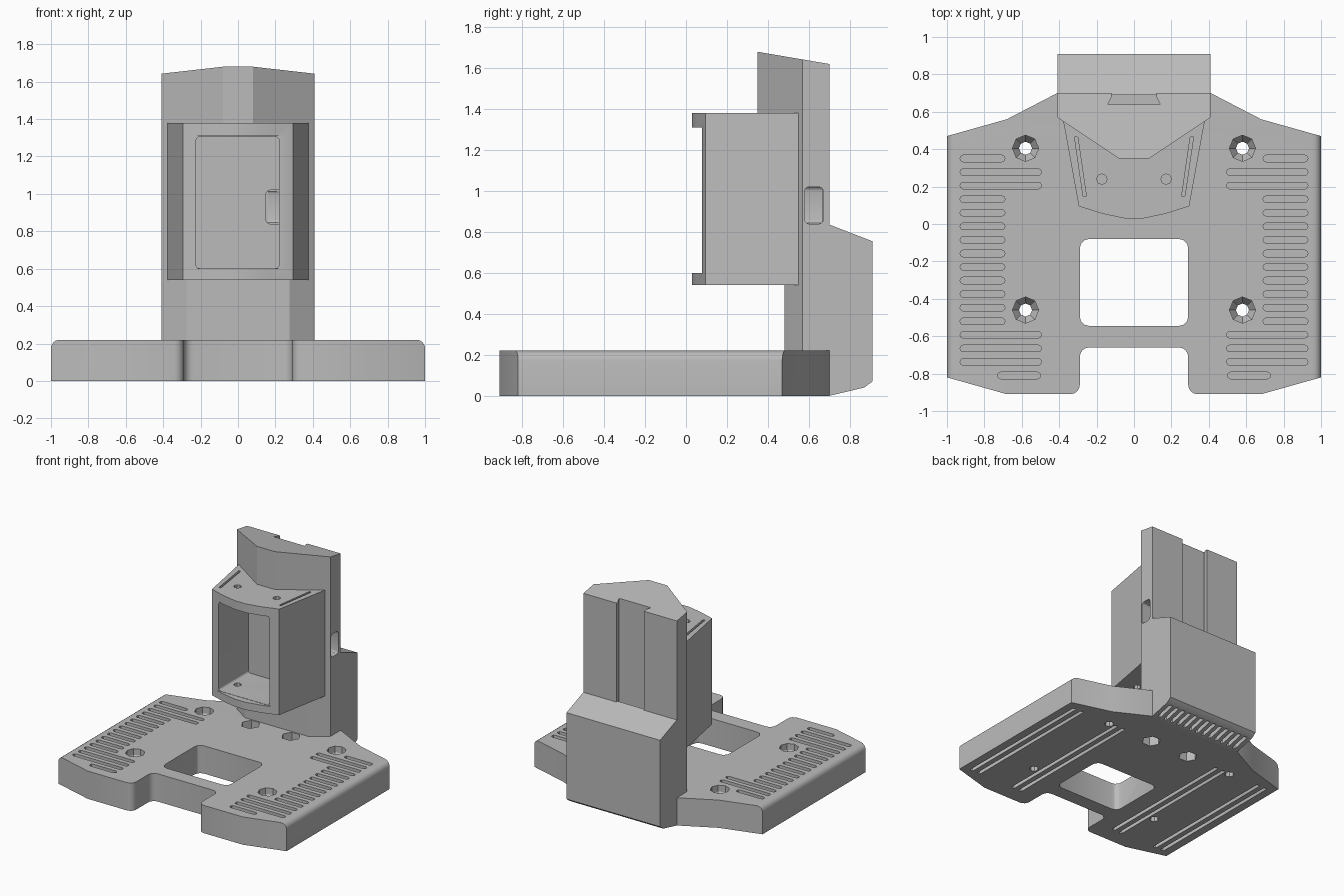
import bpy, bmesh, math

cube = bpy.data.objects.get("Cube")
if cube:
    bpy.data.objects.remove(cube, do_unlink=True)

grey = bpy.data.materials.new("plain grey")
grey.use_nodes = True
COLOUR = (0.5, 0.5, 0.5, 1)
grey.diffuse_color = COLOUR
grey.node_tree.nodes["Principled BSDF"].inputs["Base Color"].default_value = COLOUR


# ---------- helpers ----------
def loft(bm, rings):
    """Closed skin over matching rings of 3D points, capped at both ends."""
    vs = [[bm.verts.new(p) for p in ring] for ring in rings]
    n = len(vs[0])
    for a, b in zip(vs, vs[1:]):
        for i in range(n):
            j = (i + 1) % n
            bm.faces.new((a[i], a[j], b[j], b[i]))
    bm.faces.new(vs[0][::-1])
    bm.faces.new(vs[-1])


def prism(bm, pts, lo, hi, axis="z"):
    place = {"x": lambda a, b, c: (c, a, b),
             "y": lambda a, b, c: (a, c, b),
             "z": lambda a, b, c: (a, b, c)}[axis]
    loft(bm, [[place(a, b, c) for a, b in pts] for c in (lo, hi)])


def rounded(x0, x1, y0, y1, r, seg=3):
    pts = []
    corners = ((x1 - r, y1 - r), (x0 + r, y1 - r), (x0 + r, y0 + r), (x1 - r, y0 + r))
    for k, (cx, cy) in enumerate(corners):
        for s in range(seg + 1):
            a = math.pi / 2 * (k + s / seg)
            pts.append((cx + r * math.cos(a), cy + r * math.sin(a)))
    return pts


def circle(cx, cy, r, n):
    return [(cx + r * math.cos(math.tau * i / n), cy + r * math.sin(math.tau * i / n))
            for i in range(n)]


def mirrored(half):
    return half + [(-x, y) for x, y in reversed(half)]


def finish(name, bm):
    bmesh.ops.recalc_face_normals(bm, faces=bm.faces)
    mesh = bpy.data.meshes.new(name)
    bm.to_mesh(mesh)
    bm.free()
    ob = bpy.data.objects.new(name, mesh)
    bpy.context.collection.objects.link(ob)
    mesh.materials.append(grey)
    return ob


def activate(ob):
    bpy.ops.object.select_all(action="DESELECT")
    ob.select_set(True)
    bpy.context.view_layer.objects.active = ob


def carve(ob, bm):
    """Subtract the cutter mesh, then discard it."""
    cutter = finish("cutter", bm)
    cutter.hide_render = True
    mod = ob.modifiers.new("carve", "BOOLEAN")
    mod.operation = "DIFFERENCE"
    mod.solver = "EXACT"
    mod.use_self = True
    mod.object = cutter
    activate(ob)
    bpy.ops.object.modifier_apply(modifier=mod.name)
    bpy.data.objects.remove(cutter, do_unlink=True)


# ---------- base plate ----------
BASE_TOP = 0.22
bm = bmesh.new()
prism(bm, mirrored([(0.29, -0.66), (0.29, -0.91), (0.68, -0.91), (1, -0.82),
                    (1, 0.47), (0.68, 0.56), (0.41, 0.70)]), 0, BASE_TOP)
notch = [e for e in bm.edges
         if all(abs(v.co.x) < 0.3 and v.co.y < -0.6 for v in e.verts)
         and abs(e.verts[0].co.z - e.verts[1].co.z) > 0.1]
bmesh.ops.bevel(bm, geom=notch, offset=0.05, segments=4, profile=0.5, affect="EDGES")
sides = [e for e in bm.edges
         if all(abs(v.co.x) > 0.99 and v.co.z > 0.2 for v in e.verts)]
bmesh.ops.bevel(bm, geom=sides, offset=0.045, segments=4, profile=0.5, affect="EDGES")
base = finish("base_plate", bm)

cut = bmesh.new()
prism(cut, rounded(-0.29, 0.29, -0.545, -0.08, 0.05), -0.1, 0.4)
for s in (-1, 1):
    # countersunk screw holes
    for y in (0.405, -0.46):
        loft(cut, [[(x, yy, z) for x, yy in circle(s * 0.58, y, r, 8)]
                   for z, r in ((-0.1, 0.035), (0.12, 0.035), (0.17, 0.07), (0.3, 0.07))])
    # hexagonal holes in front of the column
    prism(cut, circle(s * 0.177, 0.41, 0.07, 6), -0.1, 0.4)
    # rows of vent slots on the top
    for i in range(17):
        y = 0.35 - i * 0.0725
        inner, outer = 0.69, 0.93
        if i in (1, 2, 13, 14, 15):
            inner = 0.495
        if i == 16:
            inner, outer = 0.5, 0.73
        ends = sorted((s * inner, s * outer))
        prism(cut, rounded(*ends, y - 0.018, y + 0.018, 0.0175, 2), 0.1, 0.4)
    # long grooves underneath
    for x in (0.45, 0.52, 0.85, 0.92):
        prism(cut, rounded(s * x - 0.014, s * x + 0.014, -0.78, 0.42, 0.0135, 2), -0.1, 0.05)
carve(base, cut)

# ---------- rear housing with vented underside ----------
bm = bmesh.new()
prism(bm, [(0.69, 0), (0.70, 0), (0.87, 0.04), (0.91, 0.07), (0.91, 0.755), (0.69, 0.84)],
      -0.41, 0.41, "x")
housing = finish("rear_housing", bm)
cut = bmesh.new()
for i in range(13):
    x = -0.36 + i * 0.06
    prism(cut, rounded(x - 0.014, x + 0.014, 0.715, 0.86, 0.013, 2), -0.1, 0.08)
carve(housing, cut)


# ---------- column ----------
def top_z(y):
    return 1.68 - (y - 0.35) * 0.17


lower = mirrored([(0.41, 0.70), (0.41, 0.57), (0.275, 0.48)])
upper = mirrored([(0.41, 0.70), (0.41, 0.57), (0.08, 0.35)])
bm = bmesh.new()
loft(bm, [[(x, y, 0.2) for x, y in lower],
          [(x, y, 1.36) for x, y in lower],
          [(x, y, 1.36) for x, y in upper],
          [(x, y, top_z(y)) for x, y in upper]])
column = finish("column", bm)


def cable_passage(bm):
    prism(bm, rounded(0.58, 0.67, 0.84, 1.02, 0.02), 0.16, 0.6, "x")
    prism(bm, rounded(0.15, 0.24, 0.84, 1.02, 0.02), 0.4, 0.665, "y")


cut = bmesh.new()
prism(cut, mirrored([(0.12, 0.75), (0.12, 0.68), (0.14, 0.64)]), 0.7, 1.9)
cable_passage(cut)
carve(column, cut)

# ---------- display box ----------
bm = bmesh.new()
prism(bm, mirrored([(0.38, 0.56), (0.295, 0.095), (0.17, 0.055), (0.05, 0.03)]), 0.54, 1.38)
box = finish("display_box", bm)

# recessed frame between the top and bottom lips
cut = bmesh.new()
prism(cut, [(-0.5, 0.60), (0.5, 0.60), (0.5, 1.31), (-0.5, 1.31)], -0.2, 0.078, "y")
carve(box, cut)

# window opening
cut = bmesh.new()
prism(cut, rounded(-0.225, 0.22, 0.602, 1.305, 0.02), 0.0, 0.45, "y")
carve(box, cut)

# cable passage, screw holes and side slits
cut = bmesh.new()
cable_passage(cut)
for s in (-1, 1):
    prism(cut, circle(s * 0.172, 0.24, 0.028, 8), 0.4, 1.5)
    prism(cut, [(s * 0.255, 0.15), (s * 0.272, 0.15), (s * 0.318, 0.465), (s * 0.301, 0.465)],
          1.32, 1.5)
carve(box, cut)

for ob in (base, housing, column, box):
    activate(ob)
    bpy.ops.object.shade_smooth_by_angle(angle=math.radians(30))
